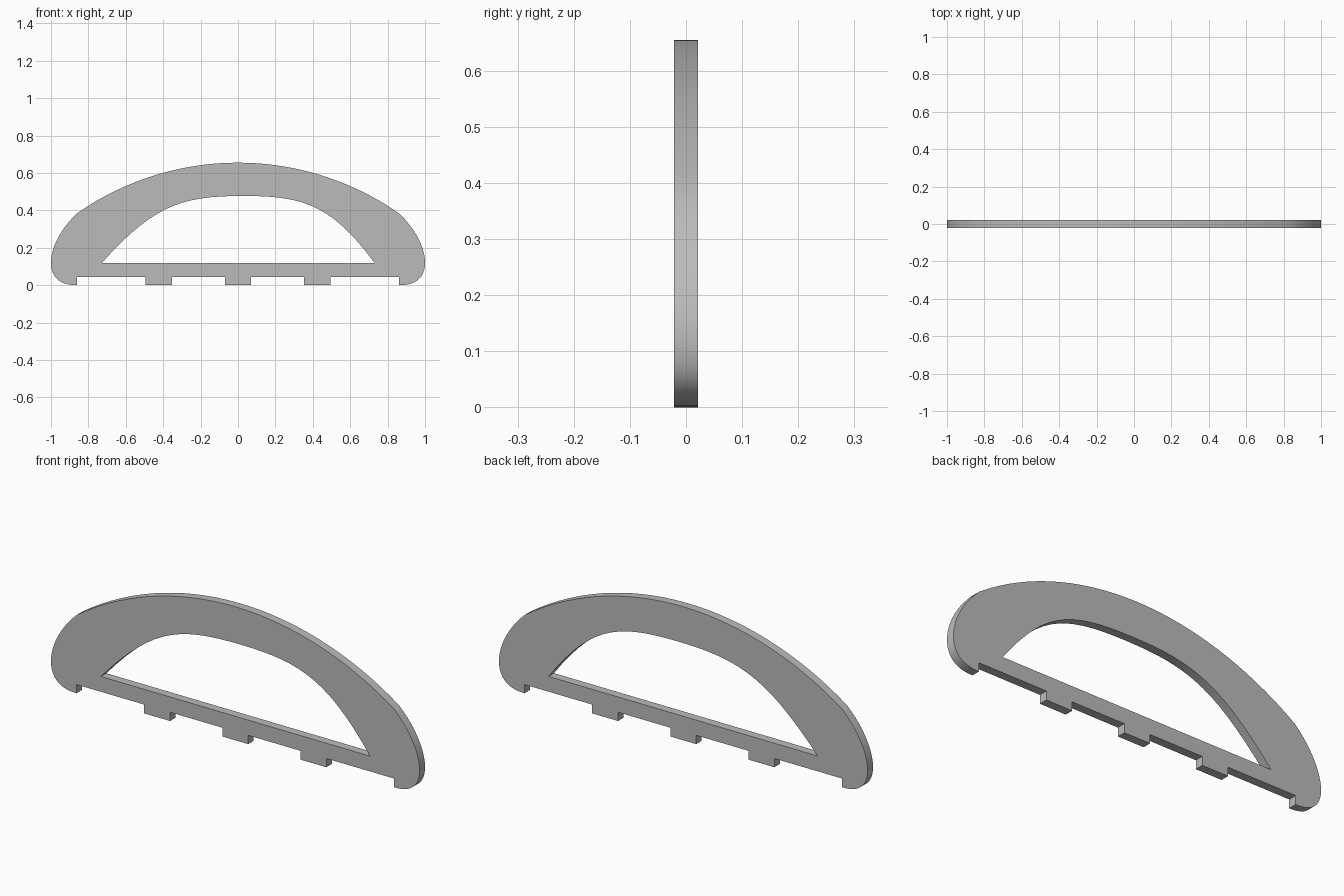
import bpy
import bmesh
import math
from mathutils import Vector
from mathutils.geometry import interpolate_bezier

cube = bpy.data.objects.get("Cube")
if cube:
    bpy.data.objects.remove(cube, do_unlink=True)

THICKNESS = 0.042


def arc(a, b, c, d, steps=16):
    """Points of one cubic arc, without the last one."""
    return interpolate_bezier(*[Vector((*p, 0)) for p in (a, b, c, d)], steps)[:-1]


def mirrored(points):
    return [Vector((-p.x, p.y, 0)) for p in reversed(points)]


# Right half of the outline: arch, rounded shoulder, foot
half = arc((0, 0.655), (0.307, 0.655), (0.608, 0.56), (0.86, 0.385))
half += arc((0.86, 0.385), (0.95, 0.30), (1, 0.20), (1, 0.12), 12)
half += arc((1, 0.12), (1, 0.04), (0.95, 0), (0.865, 0), 12)
half += [Vector((0.862, 0, 0)), Vector((0.862, 0.043, 0))]

# Underside teeth
for centre in (0.424, 0):
    for side, heights in ((0.07, (0.043, 0)), (-0.07, (0, 0.043))):
        if centre + side > 0:
            half += [Vector((centre + side, h, 0)) for h in heights]
outline = half + mirrored(half[1:])

# Window with a straight sill and a curved head
window = arc((-0.729, 0.118), (-0.45, 0.43), (-0.30, 0.477), (0.03, 0.477))
window += arc((0.03, 0.477), (0.35, 0.477), (0.50, 0.43), (0.731, 0.118))
window.append(Vector((0.731, 0.118, 0)))

# Fill and extrude the profile
curve = bpy.data.curves.new("arch_profile", "CURVE")
curve.dimensions = "2D"
curve.fill_mode = "BOTH"
curve.extrude = THICKNESS / 2
for loop in (outline, window):
    spline = curve.splines.new("POLY")
    spline.points.add(len(loop) - 1)
    for point, co in zip(spline.points, loop):
        point.co = (co.x, co.y, 0, 1)
    spline.use_cyclic_u = True

helper = bpy.data.objects.new("arch_profile", curve)
bpy.context.collection.objects.link(helper)
depsgraph = bpy.context.evaluated_depsgraph_get()
mesh = bpy.data.meshes.new_from_object(helper.evaluated_get(depsgraph))
bpy.data.objects.remove(helper, do_unlink=True)

# Weld the caps to the rim and stand the plate upright
bm = bmesh.new()
bm.from_mesh(mesh)
bmesh.ops.remove_doubles(bm, verts=bm.verts, dist=0.0002)
bmesh.ops.rotate(bm, verts=bm.verts, cent=(0, 0, 0),
                 matrix=Vector((0, 0, 1)).rotation_difference(Vector((0, -1, 0))).to_matrix())
bmesh.ops.recalc_face_normals(bm, faces=bm.faces)
bm.to_mesh(mesh)
bm.free()

# Plain grey finish
grey = bpy.data.materials.new("plain_grey")
grey.use_nodes = True
colour = (0.5, 0.5, 0.5, 1)
grey.diffuse_color = colour
grey.node_tree.nodes["Principled BSDF"].inputs["Base Color"].default_value = colour
mesh.materials.clear()
mesh.materials.append(grey)

frame = bpy.data.objects.new("arched_frame", mesh)
bpy.context.collection.objects.link(frame)
bpy.ops.object.select_all(action="DESELECT")
frame.select_set(True)
bpy.context.view_layer.objects.active = frame
bpy.ops.object.shade_smooth_by_angle(angle=math.radians(30))
